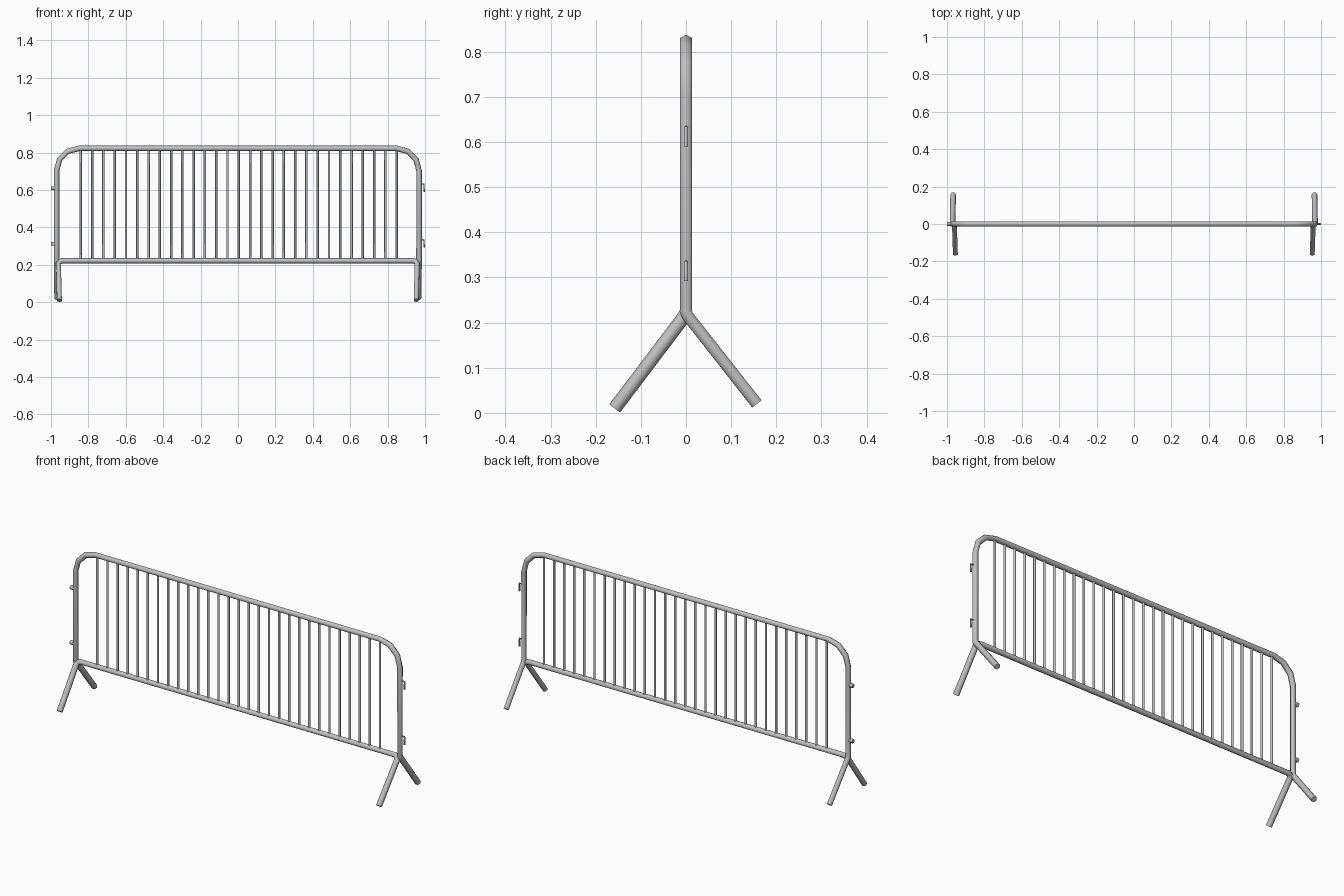
import bpy
import math

if "Cube" in bpy.data.objects:
    bpy.data.objects.remove(bpy.data.objects["Cube"])

# Galvanised steel
steel = bpy.data.materials.new("grey_steel")
steel.use_nodes = True
COLOUR = (0.53, 0.53, 0.53, 1)
steel.diffuse_color = COLOUR
steel.node_tree.nodes["Principled BSDF"].inputs["Base Color"].default_value = COLOUR

MID = -0.001  # centre of the frame in x


def tube(name, paths, radius, tilt=0.0):
    """Sweep a six-sided section along each path and turn the result into one mesh."""
    curve = bpy.data.curves.new(name, "CURVE")
    curve.dimensions = "3D"
    curve.bevel_depth = radius
    curve.bevel_resolution = 1
    curve.use_fill_caps = True
    for path in paths:
        spline = curve.splines.new("POLY")
        spline.points.add(len(path) - 1)
        for point, co in zip(spline.points, path):
            point.co = (*co, 1)
            point.tilt = tilt
    obj = bpy.data.objects.new(name, curve)
    bpy.context.collection.objects.link(obj)
    bpy.ops.object.select_all(action="DESELECT")
    obj.select_set(True)
    bpy.context.view_layer.objects.active = obj
    bpy.ops.object.convert(target="MESH")
    obj = bpy.context.object
    obj.data.materials.clear()
    obj.data.materials.append(steel)
    bpy.ops.object.shade_smooth_by_angle(angle=math.radians(65))


def both_ends(half):
    """Complete a right-hand half path with its mirror image."""
    left = [(MID - x, y, z) for x, y, z in half]
    right = [(MID + x, y, z) for x, y, z in reversed(half)]
    return left + right


# Outer frame: back legs, uprights, rounded corners and top rail in one tube
SIDE, TOP, BEND, RADIUS = 0.969, 0.823, 0.12, 0.015
frame = [(SIDE - 0.003, 0.157, 0.02), (SIDE, 0.003, 0.216), (SIDE, 0, 0.225)]
for step in range(4):
    a = math.radians(30 * step)
    frame.append((SIDE - BEND + BEND * math.cos(a), 0, TOP - BEND + BEND * math.sin(a)))
tube("outer_frame", [both_ends(frame)], RADIUS)

# Bottom rail bending into the front legs
RAIL = 0.222
rail = [(0.954, -0.158, 0.01), (0.959, -0.012, 0.203),
        (0.954, -0.003, 0.216), (0.94, 0, RAIL)]
tube("bottom_rail", [both_ends(rail)], RADIUS, math.pi / 2)

# Upright infill bars
COUNT, FIRST, GAP = 29, -0.84, 0.0603
bars = [[(FIRST + i * GAP, 0, RAIL), (FIRST + i * GAP, 0, TOP)] for i in range(COUNT)]
tube("infill_bars", bars, 0.0065)

# Hooks on the left end, short coupling studs on the right end
hooks, studs = [], []
for z in (0.312, 0.61):
    hooks.append([(0.965, 0, z + 0.022), (0.995, 0, z + 0.022), (0.995, 0, z - 0.02)])
    studs.append([(-0.965, 0, z), (-1, 0, z)])
tube("coupling_hooks", hooks, 0.0045)
tube("coupling_studs", studs, 0.011)
